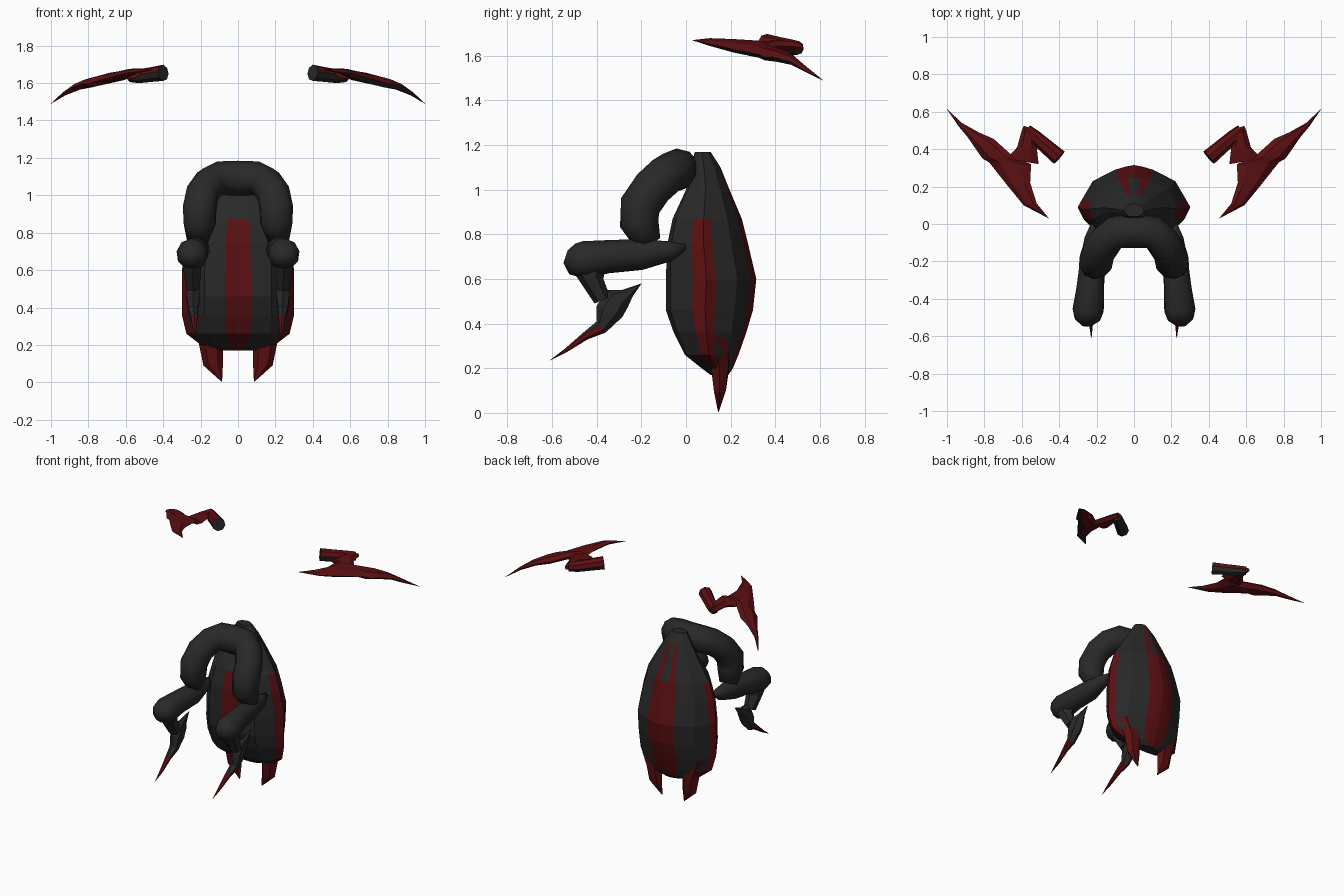
import bpy, bmesh, math
from mathutils import Vector

if "Cube" in bpy.data.objects:
    bpy.data.objects.remove(bpy.data.objects["Cube"])


def material(name, rgb):
    m = bpy.data.materials.new(name)
    m.diffuse_color = (*rgb, 1)
    m.use_nodes = True
    m.node_tree.nodes["Principled BSDF"].inputs["Base Color"].default_value = m.diffuse_color
    return m


DARK, RED = 0, 1
MATS = [material("charcoal", (0.022, 0.022, 0.022)), material("deep red", (0.105, 0.005, 0.006))]


def loft(name, rings, rule, smooth=False, mirror=False):
    """Skin a list of rings; rule(face centre, normal, column) gives the colour."""
    for side in ((1, -1) if mirror else (1,)):
        bm = bmesh.new()
        rows = [[bm.verts.new((p[0] * side, p[1], p[2])) for p in r] for r in rings]
        col = bm.faces.layers.int.new("column")
        n = len(rows[0])
        for r0, r1 in zip(rows, rows[1:]):
            for i in range(n):
                j = (i + 1) % n
                bm.faces.new((r0[i], r0[j], r1[j], r1[i]))[col] = i
        for cap in (rows[0], rows[-1]):
            bm.faces.new(cap)[col] = -1
        bmesh.ops.remove_doubles(bm, verts=bm.verts, dist=0.0005)
        bmesh.ops.recalc_face_normals(bm, faces=bm.faces)
        for f in bm.faces:
            f.material_index = rule(f.calc_center_median(), f.normal, f[col])
            f.smooth = smooth
        me = bpy.data.meshes.new(name)
        bm.to_mesh(me)
        bm.free()
        for m in MATS:
            me.materials.append(m)
        ob = bpy.data.objects.new(name + ("" if not mirror else "_right" if side > 0 else "_left"), me)
        bpy.context.collection.objects.link(ob)


def tube(path, sides=10):
    """Round rings of radius p[3] following a path."""
    pts = [Vector(p[:3]) for p in path]
    rings, prev, side = [], None, None
    for i, p in enumerate(pts):
        t = (pts[min(i + 1, len(pts) - 1)] - pts[max(i - 1, 0)]).normalized()
        if prev is None:
            side = t.orthogonal().normalized()
        else:
            side = prev.rotation_difference(t) @ side
        up = t.cross(side)
        prev = t
        rings.append([p + path[i][3] * (side * math.cos(a) + up * math.sin(a))
                      for a in (2 * math.pi * k / sides for k in range(sides))])
    return rings


def strip(pairs, axis, sides=6):
    """Flat lens rings between edge points a and b, half thickness t along an axis."""
    ax, rings = Vector(axis), []
    for a, b, t in pairs:
        a, b = Vector(a), Vector(b)
        rings.append([(a + b) / 2 + (a - b) / 2 * math.cos(w) + ax * t * math.sin(w)
                      for w in (2 * math.pi * k / sides for k in range(sides))])
    return rings


# Shell body: striped half section (x, share of depth from front to back)
half = [(0, 0.01), (.07, 0), (.18, .05), (.27, .3), (.30, .45), (.275, .56),
        (.22, .79), (.10, .94), (.045, .98), (0, 1)]
section = half + [(-x, d) for x, d in reversed(half[1:-1])]
levels = [(1.17, .18, .04, .11), (1.10, .34, .02, .155), (1.0, .54, 0, .195), (.87, .80, -.06, .25),
          (.75, .92, -.085, .28), (.6, 1, -.09, .315), (.46, 1, -.09, .30), (.36, 1, -.055, .27),
          (.26, .92, -.005, .235), (.20, .66, .07, .21), (.17, .3, .11, .19)]
body = [[(x * s, f + d * (b - f), z) for x, d in section] for z, s, f, b in levels]


def body_colour(c, n, i):
    i = min(i, 17 - i)
    if i in (0, 3, 4, 8):
        return RED if c.z < .86 and i >= 0 else DARK
    return RED if i == 7 and c.z < 1.12 else DARK


loft("shell_body", body, body_colour)

# Pointed fins under the shell
loft("tail_fin", strip([((.10, .15, .30), (.27, .13, .34), .06),
                        ((.08, .155, .19), (.21, .15, .21), .045),
                        ((.08, .155, .11), (.185, .15, .09), .03),
                        ((.085, .145, .005), (.09, .145, .005), .002)], (0, 1, 0)),
     lambda c, n, i: RED, mirror=True)

# Upper arms: one tube arching over the shoulders
arm = [(.10, -.045, 1.09, .092), (.15, -.09, 1.065, .09), (.19, -.15, 1.01, .09),
       (.205, -.205, .93, .092), (.205, -.21, .85, .088), (.215, -.17, .76, .06)]
arch = [(-x, y, z, r) for x, y, z, r in reversed(arm)] + [(0, -.035, 1.09, .095)] + arm
loft("upper_arms", tube(arch), lambda c, n, i: DARK, smooth=True)

# Forearms
loft("forearm", tube([(.22, .0, .745, .012), (.22, -.07, .725, .045), (.22, -.2, .71, .07),
                      (.235, -.35, .70, .075), (.245, -.46, .685, .085), (.25, -.51, .69, .07),
                      (.25, -.54, .70, .03)]),
     lambda c, n, i: DARK, smooth=True, mirror=True)


# Claws: a wrist and a crescent blade, drawn in the side plane
def side_strip(rows):
    return strip([((x, *a), (x, *b), t) for x, a, b, t in rows], (1, 0, 0))


loft("wrist", side_strip([(.245, (-.53, .68), (-.36, .66), .06), (.245, (-.49, .61), (-.37, .60), .055),
                          (.24, (-.41, .49), (-.34, .52), .04)]),
     lambda c, n, i: DARK, mirror=True)
loft("claw_blade", side_strip([(.245, (-.2, .58), (-.2, .579), .001), (.245, (-.29, .55), (-.24, .52), .02),
                               (.24, (-.355, .55), (-.26, .475), .035), (.24, (-.40, .48), (-.285, .43), .04),
                               (.24, (-.40, .41), (-.36, .36), .03), (.235, (-.46, .36), (-.44, .33), .02),
                               (.23, (-.54, .29), (-.53, .275), .012),
                               (.228, (-.61, .236), (-.61, .235), .001)]),
     lambda c, n, i: RED if c.z < .375 else DARK, mirror=True)


# Floating blades, drawn in plan
def plan_strip(rows):
    return strip([((*a, z), (*b, z2), t) for a, b, z, z2, t in rows], (0, 0, 1))


loft("floating_blade", plan_strip([((.455, .03), (.456, .03), 1.67, 1.67, .001),
                                   ((.52, .11), (.59, .10), 1.67, 1.655, .015),
                                   ((.555, .22), (.68, .21), 1.66, 1.63, .026),
                                   ((.55, .32), (.775, .33), 1.655, 1.605, .03),
                                   ((.645, .36), (.81, .35), 1.64, 1.595, .03),
                                   ((.75, .455), (.835, .385), 1.605, 1.595, .027),
                                   ((.83, .49), (.89, .465), 1.585, 1.575, .02),
                                   ((.92, .54), (.94, .525), 1.545, 1.54, .012),
                                   ((1, .615), (1, .614), 1.49, 1.49, .001)]),
     lambda c, n, i: DARK if c.y < .09 and n.z < .3 or (n.z < 0 and i == 3 and c.x > .62) else RED,
     mirror=True)
loft("blade_prong", plan_strip([((.51, .32), (.68, .35), 1.65, 1.63, .022),
                                ((.52, .41), (.625, .41), 1.65, 1.645, .025),
                                ((.53, .47), (.60, .50), 1.645, 1.64, .025),
                                ((.56, .515), (.59, .525), 1.635, 1.635, .015)]),
     lambda c, n, i: RED, mirror=True)
loft("blade_grip", tube([(.575, .505, 1.635, .03), (.53, .465, 1.637, .038), (.47, .415, 1.645, .04),
                         (.40, .355, 1.655, .044)], 8),
     lambda c, n, i: DARK if i == -1 or n.z < -.2 else RED, mirror=True)
